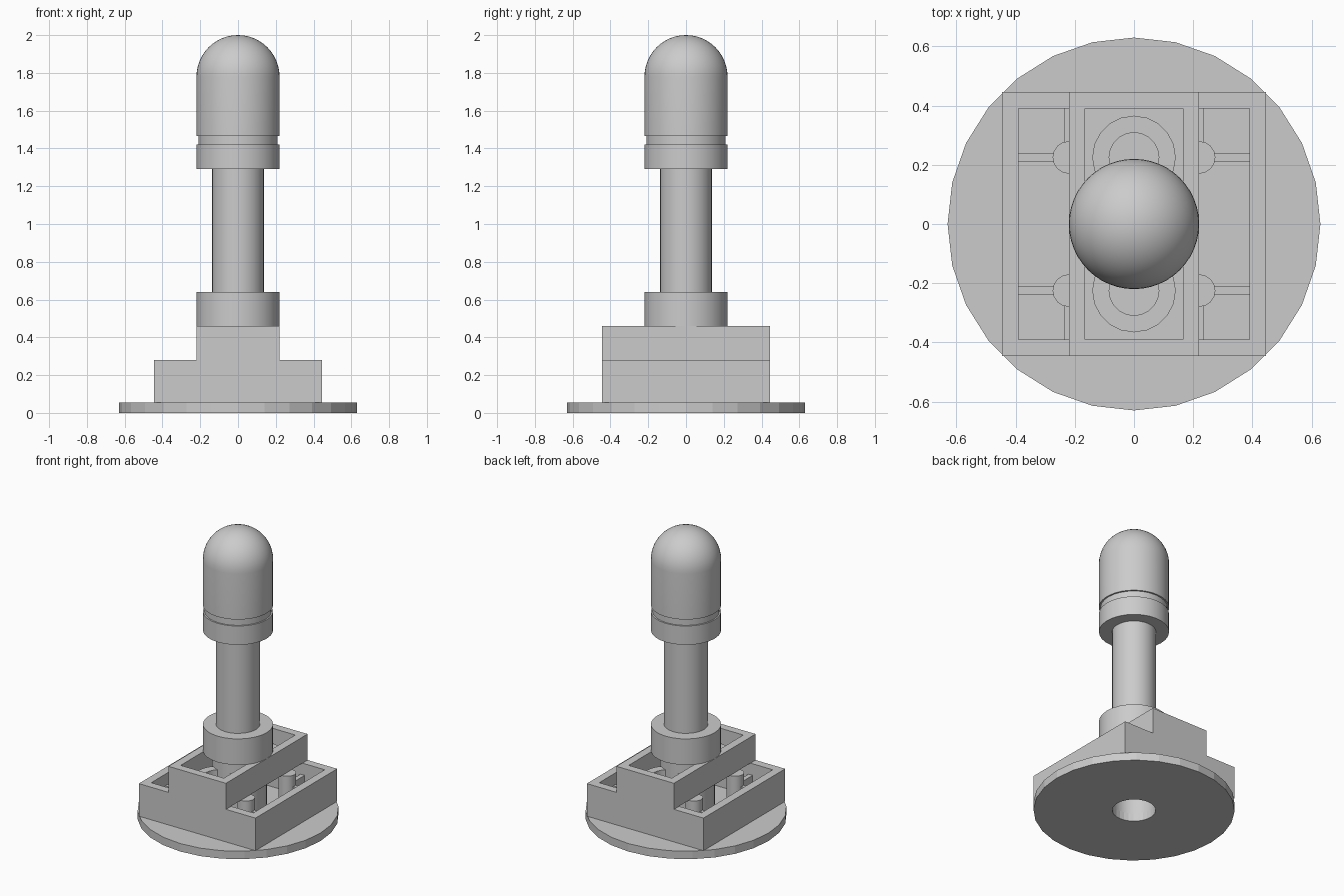
import bpy, bmesh, math

if "Cube" in bpy.data.objects:
    bpy.data.objects.remove(bpy.data.objects["Cube"])


def finish(name, bm, angle=None):
    bmesh.ops.recalc_face_normals(bm, faces=bm.faces)
    me = bpy.data.meshes.new(name)
    bm.to_mesh(me)
    bm.free()
    ob = bpy.data.objects.new(name, me)
    bpy.context.collection.objects.link(ob)
    if angle:
        bpy.context.view_layer.objects.active = ob
        ob.select_set(True)
        bpy.ops.object.shade_smooth_by_angle(angle=math.radians(angle))
        ob.select_set(False)
    return ob


def lathe(name, prof, sides=28, x=0, y=0, loop=False, angle=35):
    """Turn (radius, z) points round a vertical axis; loop closes hollow profiles."""
    bm = bmesh.new()
    rings = []
    for r, z in prof:
        if r < 1e-5:
            rings.append([bm.verts.new((x, y, z))] * sides)
        else:
            rings.append([bm.verts.new((x + r * math.cos(2 * math.pi * k / sides),
                                        y + r * math.sin(2 * math.pi * k / sides), z))
                          for k in range(sides)])
    pairs = list(zip(rings, rings[1:]))
    if loop:
        pairs.append((rings[-1], rings[0]))
    for a, b in pairs:
        for k in range(sides):
            n = (k + 1) % sides
            bm.faces.new(list(dict.fromkeys((a[k], a[n], b[n], b[k]))))
    return finish(name, bm, angle)


def tube(name, ro, ri, z0, z1, **kw):
    return lathe(name, [(ri, z0), (ro, z0), (ro, z1), (ri, z1)], loop=True, **kw)


def rod(name, r, z0, z1, **kw):
    return lathe(name, [(0, z0), (r, z0), (r, z1), (0, z1)], **kw)


def box(name, x0, x1, y0, y1, z0, z1):
    bm = bmesh.new()
    bmesh.ops.create_cube(bm, size=1)
    for v in bm.verts:
        v.co = (x1 if v.co.x > 0 else x0, y1 if v.co.y > 0 else y0, z1 if v.co.z > 0 else z0)
    return finish(name, bm)


W, I = 0.446, 0.39          # housing half width, outside and inside
Z0, Z1, Z2 = 0.055, 0.28, 0.46  # foot top, lower rim, upper rim

# Round foot with a centre hole
tube("foot_disc", 0.63, 0.136, 0, Z0, angle=10)

# Stepped end walls
for s, side in ((-1, "front"), (1, "back")):
    bm = bmesh.new()
    half = [(0.22, Z2), (0.22, Z1), (W, Z1), (W, Z0)]
    outline = half + [(-x, z) for x, z in reversed(half)]
    face = bm.faces.new([bm.verts.new((x, s * I, z)) for x, z in outline])
    ext = bmesh.ops.extrude_face_region(bm, geom=[face])
    for v in ext["geom"]:
        if isinstance(v, bmesh.types.BMVert):
            v.co.y = s * W
    finish(side + "_wall", bm)

# Side walls, raised channel walls, pins and ribs
for s, side in ((-1, "left"), (1, "right")):
    def sbox(name, a, b, *rest):
        box(side + name, min(s * a, s * b), max(s * a, s * b), *rest)
    sbox("_wall", I, W, -I, I, Z0, Z1)
    sbox("_channel_wall", 0.165, 0.22, -I, I, Z1, Z2)
    for t, end in ((-1, "_front"), (1, "_back")):
        rod(side + end + "_pin", 0.055, Z0, Z1 - 0.002, sides=16, x=s * 0.22, y=t * 0.225)
        sbox(end + "_cross_rib", 0.22, I, t * 0.225 - 0.014, t * 0.225 + 0.014, Z0, 0.2)
        ya, yb = sorted((t * 0.225, t * I))
        sbox(end + "_long_rib", 0.205, 0.236, ya, yb, Z0, 0.2)

# Channel floor with two hollow studs, and the centre tube below
box("channel_floor", -0.165, 0.165, -I, I, Z1, 0.30)
for t, end in ((-1, "front"), (1, "back")):
    tube(end + "_stud", 0.141, 0.084, 0.30, 0.37, sides=20, y=t * 0.225)
tube("centre_tube", 0.181, 0.136, Z0, Z1)

# Lower collar, post and upper collar with neck
lathe("lower_collar", [(0, 0.30), (0.163, 0.30), (0.163, Z2), (0.22, Z2), (0.22, 0.64), (0, 0.64)])
rod("post", 0.138, 0.64, 1.29)
lathe("upper_collar", [(0, 1.29), (0.22, 1.29), (0.22, 1.42), (0.21, 1.42), (0.21, 1.465), (0, 1.465)])

# Domed lamp
dome = [(0.22 * math.cos(a), 1.78 + 0.22 * math.sin(a))
        for a in (i * math.pi / 24 for i in range(12))]
lathe("lamp_dome", [(0, 1.465), (0.22, 1.465)] + dome + [(0, 2.0)], sides=48)
